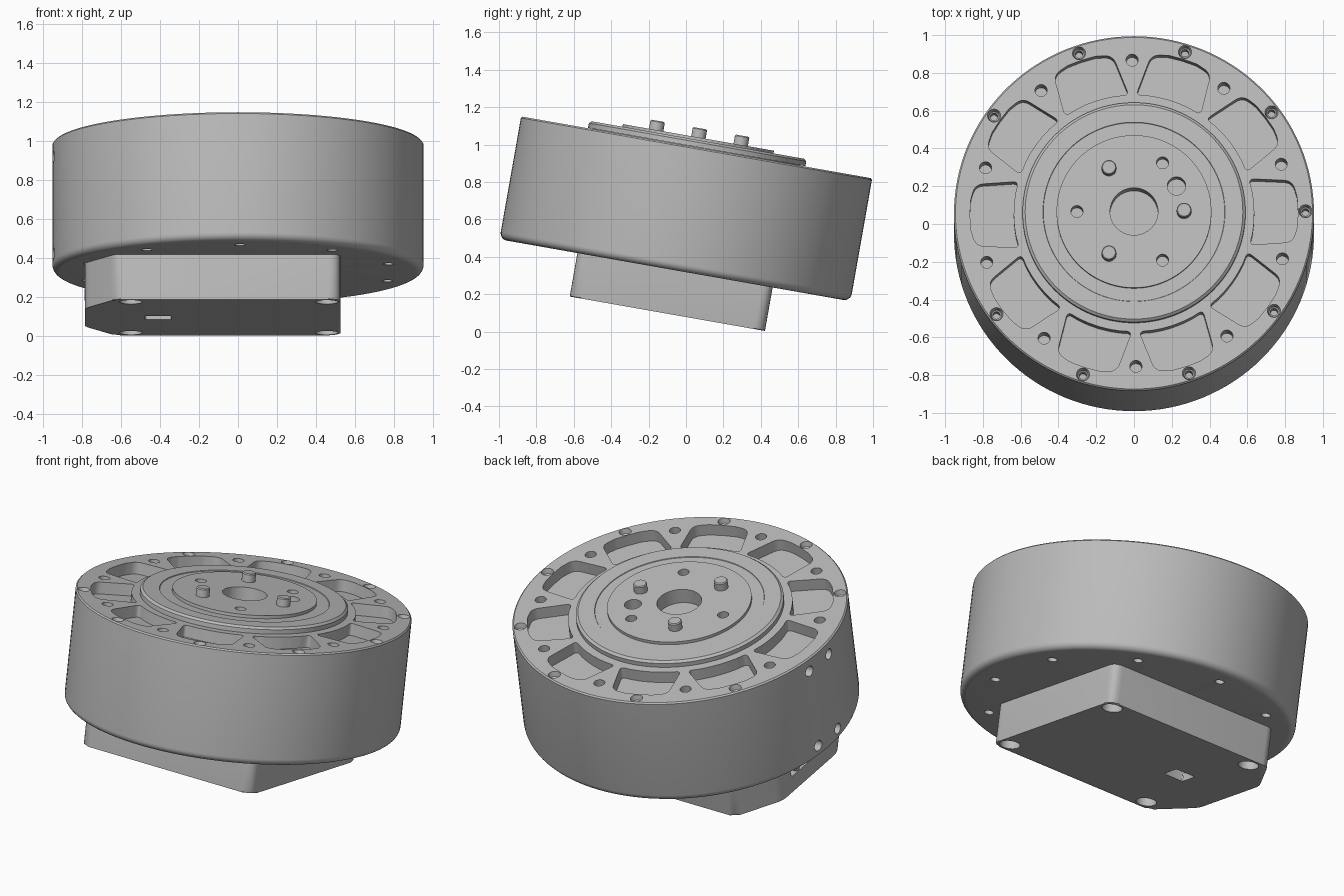
import bpy, bmesh
from math import sin, cos, pi, radians
from mathutils import Matrix, Vector

if "Cube" in bpy.data.objects:
    bpy.data.objects.remove(bpy.data.objects["Cube"])

# The whole motor leans back around x; parts are built in its own upright frame
FRAME = Matrix.Translation((0, 0.057, 0.985)) @ Matrix.Rotation(radians(-10), 4, 'X')
R, BASE, BOX_BASE = 0.953, -0.667, -0.903
TURN = radians(0.7)

metal = bpy.data.materials.new("grey metal")
metal.use_nodes = True
GREY = (0.5, 0.5, 0.5, 1)
metal.diffuse_color = GREY
metal.node_tree.nodes["Principled BSDF"].inputs["Base Color"].default_value = GREY


def lathe(bm, profile, at=Matrix(), segs=32):
    """Solid of revolution; the profile starts and ends on the axis."""
    rings = []
    for r, z in profile:
        n = segs if r > 0 else 1
        rings.append([bm.verts.new(at @ Vector((r * cos(2 * pi * i / segs), r * sin(2 * pi * i / segs), z)))
                      for i in range(n)])
    for a, b in zip(rings, rings[1:]):
        for i in range(segs):
            j = (i + 1) % segs
            quad = [a[i % len(a)], a[j % len(a)], b[j % len(b)], b[i % len(b)]]
            bm.faces.new(list(dict.fromkeys(quad)))


def drill(bm, at, r, depth, segs=24, over=0.03):
    lathe(bm, [(0, -depth), (r, -depth), (r, over), (0, over)], at, segs)


def prism(bm, outline, z0, z1, at=Matrix()):
    low, high = ([bm.verts.new(at @ Vector((x, y, z))) for x, y in outline] for z in (z0, z1))
    bm.faces.new(low[::-1])
    bm.faces.new(high)
    n = len(low)
    for i in range(n):
        bm.faces.new([low[i], low[(i + 1) % n], high[(i + 1) % n], high[i]])


def rounded(corners, radii, steps=6):
    """Round each polygon corner with a small curve."""
    out = []
    for i, (c, r) in enumerate(zip(corners, radii)):
        c = Vector(c)
        p = c + (Vector(corners[i - 1]) - c).normalized() * r
        q = c + (Vector(corners[(i + 1) % len(corners)]) - c).normalized() * r
        for k in range(steps + 1):
            t = k / steps
            out.append(p * (1 - t) ** 2 + c * 2 * t * (1 - t) + q * t * t)
    return out


def rect(x, y, w, h):
    return [(x - w, y - h), (x + w, y - h), (x + w, y + h), (x - w, y + h)]


def polar(r, angle, z=0):
    return Matrix.Rotation(angle, 4, 'Z') @ Matrix.Translation((r, 0, z))


def finish(name, bm, cuts=None):
    """Make the object, cut its holes, shade it and lean it."""
    objs = []
    for label, mesh_bm in ((name, bm), (name + "_cutter", cuts)):
        if mesh_bm is None:
            continue
        bmesh.ops.recalc_face_normals(mesh_bm, faces=mesh_bm.faces[:])
        mesh = bpy.data.meshes.new(label)
        mesh_bm.to_mesh(mesh)
        mesh_bm.free()
        mesh.materials.append(metal)
        ob = bpy.data.objects.new(label, mesh)
        bpy.context.collection.objects.link(ob)
        objs.append(ob)
    ob = objs[0]
    bpy.ops.object.select_all(action='DESELECT')
    bpy.context.view_layer.objects.active = ob
    ob.select_set(True)
    if cuts is not None:
        objs[1].hide_render = True
        mod = ob.modifiers.new("holes", 'BOOLEAN')
        mod.operation, mod.solver, mod.object = 'DIFFERENCE', 'EXACT', objs[1]
        bpy.ops.object.modifier_apply(modifier=mod.name)
        bpy.data.objects.remove(objs[1])
    bpy.ops.object.shade_smooth_by_angle(angle=radians(30))
    ob.matrix_world = FRAME
    return ob


FLIP = Matrix.Rotation(pi, 4, 'X')

# Drum housing with a round well for the rotor
bm, cuts = bmesh.new(), bmesh.new()
fillet = [(R - 0.04 + 0.04 * sin(a), BASE + 0.04 - 0.04 * cos(a))
          for a in (radians(15 * k) for k in range(7))]
lathe(bm, [(0, BASE)] + fillet + [(R, -0.008), (R - 0.008, 0), (0.572, 0), (0.572, -0.12), (0, -0.12)], segs=128)

# Pocket outline: arcs inside and outside, almost parallel sides
outer = [(0.868 * cos(a), 0.868 * sin(a)) for a in (-0.09, 0, 0.09)]
inner = [(0.637 * cos(a), 0.637 * sin(a)) for a in (0.18, 0.09, 0, -0.09, -0.18)]
pocket = rounded([(0.84, -0.165)] + outer + [(0.84, 0.165), (0.61, 0.178)] + inner + [(0.61, -0.178)],
                 [0.045] + [0.01] * 3 + [0.045, 0.03] + [0.01] * 5 + [0.03], 5)
for k in range(10):
    a = TURN + k * pi / 5
    prism(cuts, pocket, -0.07, 0.05, polar(0, a))
    drill(cuts, polar(0.823, a + pi / 10), 0.032, 0.1)
    drill(cuts, polar(0.81, a + pi / 10, BASE) @ FLIP, 0.027, 0.1)
    if k != 5:      # countersunk rim screws, none on the cable side
        lathe(cuts, [(0, -0.09), (0.019, -0.09), (0.019, -0.035), (0.027, -0.03), (0.035, 0),
                     (0.035, 0.03), (0, 0.03)], polar(0.908, a), 24)

# Four screw holes in the cable side wall
for side in (-1, 1):
    for z in (-0.083, -0.587):
        at = Matrix.Translation((-0.948, side * 0.097, z)) @ Matrix.Rotation(-pi / 2, 4, 'Y')
        drill(cuts, at, 0.032, 0.08)
finish("drum_housing", bm, cuts)

# Rotor: raised ring, shallow step and hub, with bolt holes and centre bore
bm, cuts = bmesh.new(), bmesh.new()
lathe(bm, [(0, -0.115), (0.565, -0.115), (0.565, 0.002), (0.59, 0.002), (0.59, 0.028), (0.576, 0.04),
           (0.482, 0.04), (0.48, 0.036), (0.41, 0.036), (0.41, 0.054), (0, 0.054)], segs=128)
drill(cuts, polar(0, 0, 0.054), 0.127, 0.09, 64)
for k in range(3):
    drill(cuts, polar(0.302, pi / 3 + k * 2 * pi / 3, 0.054), 0.032, 0.07)
drill(cuts, Matrix.Translation((0.225, 0.137, 0.054)), 0.049, 0.07, 32)
finish("rotor_hub", bm, cuts)

# Three drive pins on the hub
bm = bmesh.new()
for k in range(3):
    lathe(bm, [(0, 0), (0.039, 0), (0.039, 0.098), (0.034, 0.104), (0, 0.104)],
          polar(0.265, k * 2 * pi / 3))
finish("drive_pins", bm)

# Electronics box below, chamfered on the cable side
bm, cuts = bmesh.new(), bmesh.new()
corners = [(0.525, -0.53), (0.525, 0.53), (-0.63, 0.53), (-0.785, 0.27), (-0.785, -0.27), (-0.63, -0.53)]
prism(bm, rounded(corners, [0.06, 0.06, 0.04, 0.04, 0.04, 0.04]), BOX_BASE, BASE + 0.01)
rim = [e for e in bm.edges if all(v.co.z < BOX_BASE + 0.001 for v in e.verts)]
bmesh.ops.bevel(bm, geom=rim, offset=0.01, segments=2, affect='EDGES', profile=0.5)
for x in (-0.55, 0.455):
    for y in (-0.455, 0.455):
        at = Matrix.Translation((x, y, BOX_BASE)) @ FLIP
        lathe(cuts, [(0, -0.12), (0.03, -0.12), (0.03, -0.06), (0.058, -0.06), (0.058, 0.03), (0, 0.03)], at)
prism(cuts, rounded(rect(-0.41, 0.01, 0.068, 0.055), [0.012] * 4, 3), BOX_BASE - 0.03, BOX_BASE + 0.08)

# Cable opening in the side of the box
SIDE = Matrix.Translation((-0.785, 0.02, -0.765)) @ Matrix.Rotation(-pi / 2, 4, 'Y')
prism(cuts, rounded(rect(0, 0, 0.04, 0.15), [0.015] * 4, 3), -0.07, 0.03, SIDE)
finish("electronics_box", bm, cuts)

# Plugs inside the cable opening
bm = bmesh.new()
prism(bm, rect(0, -0.05, 0.022, 0.075), -0.075, -0.01, SIDE)
lathe(bm, [(0, -0.075), (0.03, -0.075), (0.03, 0.004), (0.016, 0.004), (0.016, -0.02), (0, -0.02)],
      SIDE @ Matrix.Translation((0, 0.09, 0)), 24)
finish("cable_plugs", bm)
